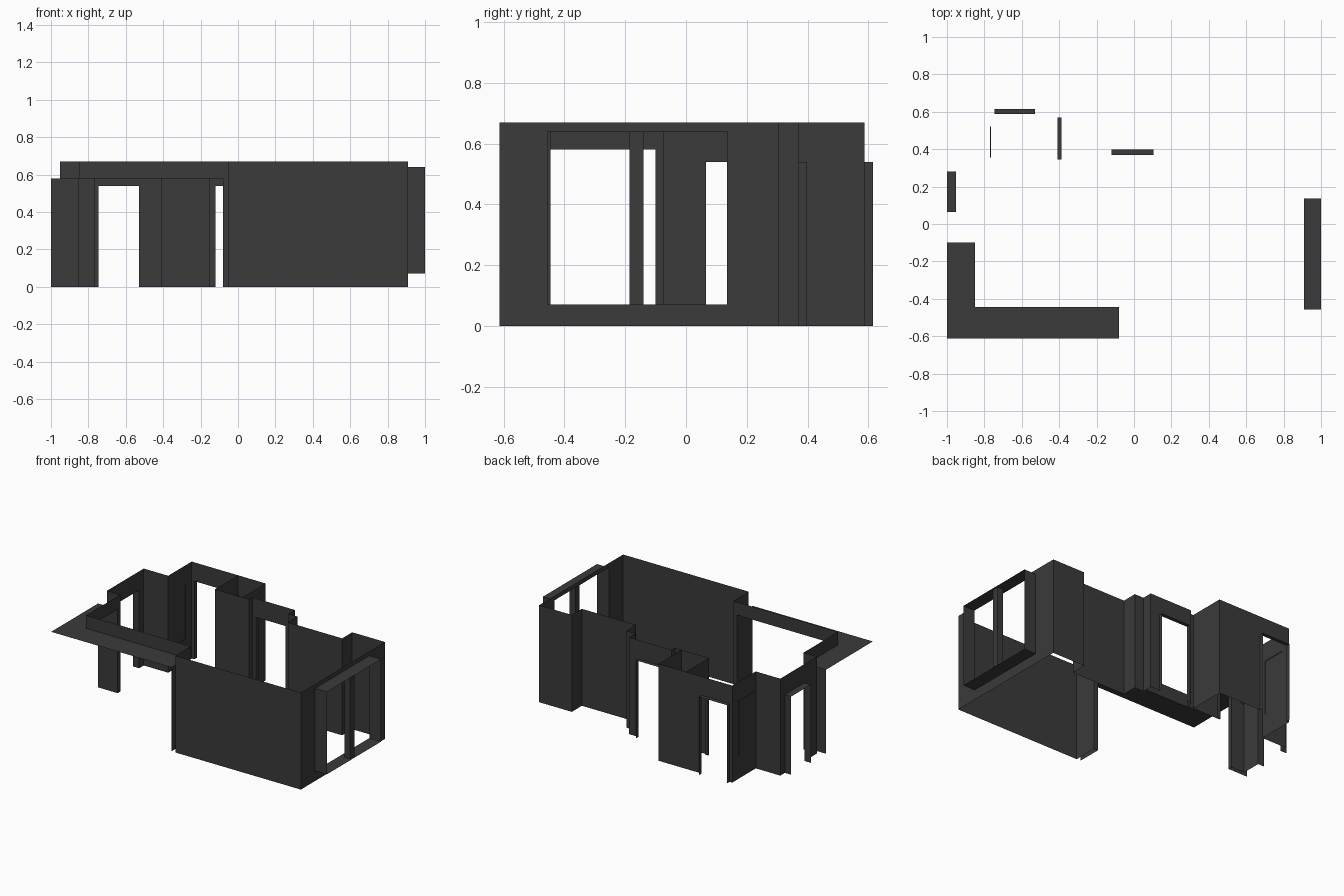
import bpy
from mathutils import Vector

if "Cube" in bpy.data.objects:
    bpy.data.objects.remove(bpy.data.objects["Cube"])

H = 0.67      # wall height
DOOR = 0.54   # door head height
BAY = 0.58    # bay head height

dark = bpy.data.materials.new("dark_grey")
dark.diffuse_color = (0.043, 0.043, 0.043, 1)
dark.use_nodes = True
dark.node_tree.nodes["Principled BSDF"].inputs["Base Color"].default_value = dark.diffuse_color


def make(name, quads):
    """Mesh object from a list of quads, welding shared corners."""
    verts, index, faces = [], {}, []
    for q in quads:
        face = []
        for p in q:
            key = tuple(round(c, 4) for c in p)
            if key not in index:
                index[key] = len(verts)
                verts.append(key)
            face.append(index[key])
        faces.append(face)
    mesh = bpy.data.meshes.new(name)
    mesh.from_pydata(verts, [], faces)
    mesh.materials.append(dark)
    obj = bpy.data.objects.new(name, mesh)
    bpy.context.collection.objects.link(obj)
    return obj


def upright(p, q, z0, z1):
    return [(*p, z0), (*q, z0), (*q, z1), (*p, z1)]


def wall(name, p, q, hole=None, depth=0.0, back=False):
    """Thin wall p->q; hole = (a, b, z0, z1) measured along x or y,
    with a reveal running outward (right of p->q) by depth."""
    if not hole:
        return make(name, [upright(p, q, 0, H)])
    axis = 0 if abs(q[0] - p[0]) > abs(q[1] - p[1]) else 1
    a, b, z0, z1 = hole
    if q[axis] < p[axis]:
        a, b = b, a

    def at(t):
        r = list(p)
        r[axis] = t
        return tuple(r)
    A, B = at(a), at(b)
    quads = [upright(s, e, 0, H) for s, e in ((p, A), (B, q)) if s != e]
    quads.append(upright(A, B, z1, H))
    if z0 > 0:
        quads.append(upright(A, B, 0, z0))
    make(name, quads)
    if depth:
        d = (Vector(q) - Vector(p)).normalized() * depth
        out = Vector((d.y, -d.x))
        A2, B2 = tuple(Vector(A) + out), tuple(Vector(B) + out)
        rev = [upright(A, A2, z0, z1), upright(B2, B, z0, z1),
               [(*A, z1), (*A2, z1), (*B2, z1), (*B, z1)]]
        if z0 > 0:
            rev.append([(*A, z0), (*B, z0), (*B2, z0), (*A2, z0)])
        if back:
            rev.append(upright(A2, B2, z0, z1))
        make(name + "_reveal", rev)


# Room outline, counter-clockwise: name, end corner, opening, reveal depth, closed back
start = (-0.05, -0.445)
outline = [
    ("bay_side_wall", (-0.05, -0.613), None, 0, False),
    ("front_wall", (0.91, -0.613), None, 0, False),
    ("window_wall", (0.91, 0.305), (-0.456, 0.135, 0.07, 0.64), 0.09, False),
    ("corner_column_face", (0.66, 0.305), None, 0, False),
    ("corner_column_side", (0.66, 0.195), None, 0, False),
    ("back_wall", (0.245, 0.195), None, 0, False),
    ("step_side", (0.245, 0.30), None, 0, False),
    ("step_face", (0.175, 0.30), None, 0, False),
    ("step_inner_side", (0.175, 0.37), None, 0, False),
    ("middle_door_wall", (-0.15, 0.37), (-0.12, 0.105, 0, DOOR), 0.028, False),
    ("shaft_nib", (-0.15, 0.335), None, 0, False),
    ("shaft_front", (-0.41, 0.335), None, 0, False),
    ("shaft_door_wall", (-0.41, 0.587), (0.345, 0.57, 0, DOOR), 0.022, False),
    ("hall_door_wall", (-0.765, 0.587), (-0.745, -0.53, 0, DOOR), 0.028, False),
    ("panel_wall", (-0.765, 0.33), (0.355, 0.52, 0.16, DOOR), 0.004, True),
    ("hall_side_wall", (-0.952, 0.33), None, 0, False),
    ("left_door_wall", (-0.952, -0.072), (0.065, 0.28, 0, DOOR), 0.048, False),
    ("bay_return_wall", (-0.85, -0.072), None, 0, False),
    ("bay_left_lintel", (-0.85, -0.445), (-0.445, -0.10, 0, BAY), 0, False),
    ("bay_front_lintel", start, (-0.85, -0.08, 0, BAY), 0, False),
]
p = start
for name, q, hole, depth, back in outline:
    wall(name, p, q, hole, depth, back)
    p = q

# Shaft behind the door wall
wall("shaft_side", (-0.2, 0.335), (-0.2, 0.587))
wall("shaft_back", (-0.2, 0.587), (-0.41, 0.587))

# L-shaped bay head and its two end reveals
make("bay_head", [
    [(-1, -0.613, BAY), (-0.85, -0.613, BAY), (-0.85, -0.445, BAY), (-1, -0.445, BAY)],
    [(-0.85, -0.613, BAY), (-0.08, -0.613, BAY), (-0.08, -0.445, BAY), (-0.85, -0.445, BAY)],
    [(-1, -0.445, BAY), (-0.85, -0.445, BAY), (-0.85, -0.10, BAY), (-1, -0.10, BAY)],
])
make("bay_end_reveals", [
    upright((-0.08, -0.613), (-0.08, -0.445), 0, BAY),
    upright((-1, -0.10), (-0.85, -0.10), 0, BAY),
])

# Window mullion
corners = [(0.943, -0.185), (0.988, -0.185), (0.988, -0.14), (0.943, -0.14)]
make("window_mullion", [upright(corners[i], corners[(i + 1) % 4], 0.07, 0.64)
                        for i in range(4)])
